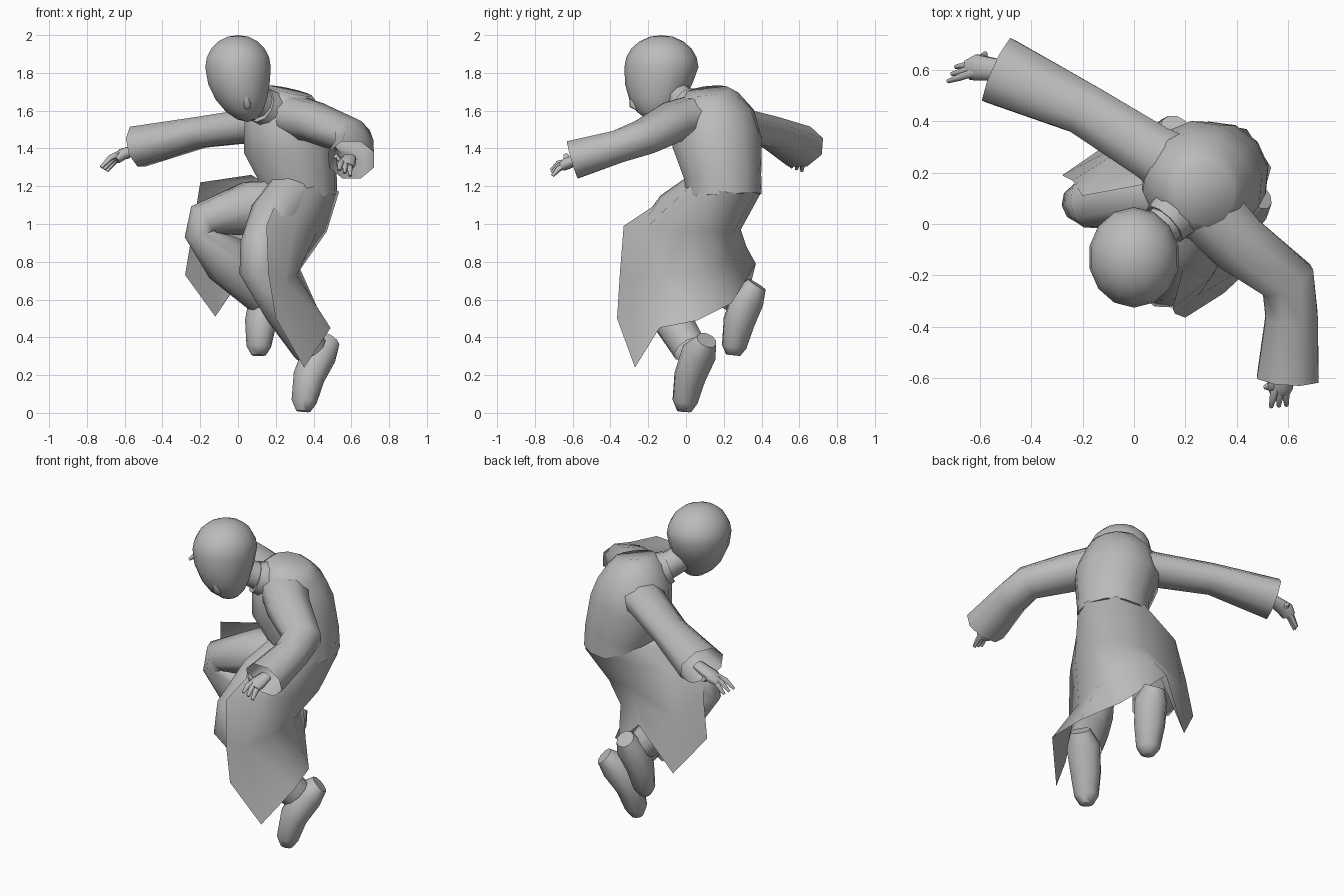
import bpy
import bmesh
import math
from mathutils import Vector

old = bpy.data.objects.get("Cube")
if old:
    bpy.data.objects.remove(old, do_unlink=True)

grey = bpy.data.materials.new("plain grey")
grey.use_nodes = True
colour = (0.5, 0.5, 0.5, 1)
grey.diffuse_color = colour
grey.node_tree.nodes["Principled BSDF"].inputs["Base Color"].default_value = colour


def finish(name, bm, angle=60, closed=True):
    """Turn a bmesh into a smooth-shaded object."""
    if closed:
        bmesh.ops.recalc_face_normals(bm, faces=bm.faces)
    mesh = bpy.data.meshes.new(name)
    bm.to_mesh(mesh)
    bm.free()
    mesh.materials.append(grey)
    obj = bpy.data.objects.new(name, mesh)
    bpy.context.collection.objects.link(obj)
    bpy.ops.object.select_all(action="DESELECT")
    obj.select_set(True)
    bpy.context.view_layer.objects.active = obj
    bpy.ops.object.shade_smooth_by_angle(angle=math.radians(angle))
    return obj


def sweep(name, path, sides=10, ref=(0, 0, 1), flat=1.0, open_end=False):
    """Loft rings along (x, y, z, radius) points; flat scales the ring along ref."""
    bm = bmesh.new()
    points = [Vector(p[:3]) for p in path]
    rings = []
    for i, centre in enumerate(points):
        before = (centre - points[max(i - 1, 0)]).normalized()
        after = (points[min(i + 1, len(points) - 1)] - centre).normalized()
        tangent = (before + after).normalized()
        side = tangent.cross(Vector(ref)).normalized()
        up = side.cross(tangent)
        radius = path[i][3]
        ring = []
        for k in range(sides):
            turn = math.tau * (k + 0.5) / sides
            offset = side * math.cos(turn) + up * math.sin(turn) * flat
            ring.append(bm.verts.new(centre + offset * radius))
        rings.append(ring)
    for low, high in zip(rings, rings[1:]):
        for k in range(sides):
            n = (k + 1) % sides
            bm.faces.new((low[k], low[n], high[n], high[k]))
    bm.faces.new(rings[0])
    if not open_end:
        bm.faces.new(rings[-1])
    return finish(name, bm)


# Head: a rounded skull whose lower half reaches down into a chin
bm = bmesh.new()
bmesh.ops.create_uvsphere(bm, u_segments=14, v_segments=10, radius=1)
for v in bm.verts:
    x, y, z = v.co
    drop = max(0, -z)
    reach = 0.17 if z > 0 else 0.29
    back = 1 - 0.3 * drop if y > 0 else 1
    v.co = (x * 0.178 * (1 - 0.05 * drop) + 0.05 * drop * drop,
            y * 0.196 * back - 0.13 - 0.02 * drop,
            z * reach + 1.83)
finish("head", bm)
sweep("nose", [(0.04, -0.285, 1.68, 0.012), (0.05, -0.28, 1.63, 0.022),
               (0.05, -0.255, 1.61, 0.012)], sides=6, ref=(0, 1, 0))
sweep("neck", [(0.2, 0.08, 1.59, 0.09), (0.12, 0.0, 1.64, 0.08),
               (0.03, -0.09, 1.71, 0.075)])

# Torso, turned towards the lifted knees
facing = (-0.6, -0.8, 0)
sweep("coat_body", [(0.325, 0.2, 1.15, 0.205), (0.32, 0.195, 1.25, 0.21),
                    (0.265, 0.165, 1.43, 0.245), (0.25, 0.15, 1.56, 0.22),
                    (0.265, 0.12, 1.66, 0.165), (0.275, 0.115, 1.705, 0.12)],
      sides=12, ref=facing, flat=0.97)
sweep("collar", [(0.2, 0.08, 1.59, 0.12), (0.12, 0.0, 1.63, 0.095)])

# Sleeves, wide at the open cuffs
sweep("right_sleeve", [(0.2, 0.2, 1.53, 0.14), (0.07, 0.28, 1.52, 0.12),
                       (-0.2, 0.45, 1.485, 0.11), (-0.53, 0.6, 1.41, 0.145)],
      sides=8, flat=0.8, open_end=True)
sweep("left_sleeve", [(0.28, 0.06, 1.57, 0.14), (0.4, -0.07, 1.54, 0.13),
                      (0.6, -0.22, 1.46, 0.115), (0.615, -0.36, 1.41, 0.11),
                      (0.6, -0.6, 1.34, 0.13)],
      sides=8, flat=0.85, open_end=True)


def hand(name, wrist, palm, tip, spread):
    """A flat palm with three fingers and a thumb."""
    wrist, palm, tip, spread = map(Vector, (wrist, palm, tip, spread))
    sweep(name + "_palm", [(*wrist, 0.04), (*palm, 0.055),
                           (*palm.lerp(tip, 0.35), 0.042)], sides=8, flat=0.6)
    for i, shift in enumerate((-1, 0, 1, 2)):
        root = palm + spread * shift * 0.6
        end = (palm if shift == 2 else tip) + spread * shift
        bend = root.lerp(end, 0.55) + Vector((0, 0, 0.015))
        sweep(f"{name}_finger_{i}", [(*root, 0.018), (*bend, 0.016), (*end, 0.009)],
              sides=6)


hand("right_hand", (-0.5, 0.6, 1.41), (-0.61, 0.61, 1.37),
     (-0.71, 0.585, 1.29), (0.015, 0.028, -0.01))
hand("left_hand", (0.59, -0.56, 1.35), (0.57, -0.63, 1.32),
     (0.565, -0.71, 1.27), (-0.03, -0.003, 0.015))

# Trouser legs, full at the knees
sweep("left_leg", [(0.3, 0.14, 1.16, 0.15), (0.2, -0.05, 1.04, 0.14),
                   (0.12, -0.2, 0.88, 0.11), (0.115, -0.22, 0.76, 0.11),
                   (0.25, -0.1, 0.54, 0.11), (0.38, 0.02, 0.34, 0.095)],
      ref=(0.8, -0.6, 0), open_end=True)
sweep("right_leg", [(0.28, 0.18, 1.1, 0.14), (0.06, 0.13, 1.08, 0.15),
                    (-0.18, 0.08, 1.02, 0.1), (-0.205, 0.08, 0.95, 0.08),
                    (-0.05, 0.13, 0.81, 0.14), (0.12, 0.26, 0.61, 0.09)],
      ref=(-0.4, 0.9, 0))

# Shoes with the toes pointing down
sole = (0.7, 0.7, 0)
sweep("left_shoe", [(0.345, -0.01, 0.008, 0.04), (0.35, -0.005, 0.06, 0.072),
                    (0.375, 0.02, 0.19, 0.09), (0.435, 0.07, 0.32, 0.1),
                    (0.49, 0.11, 0.385, 0.06)], ref=sole, flat=0.9)
sweep("right_shoe", [(0.11, 0.25, 0.305, 0.04), (0.11, 0.255, 0.35, 0.07),
                     (0.12, 0.28, 0.48, 0.09), (0.15, 0.33, 0.61, 0.095),
                     (0.16, 0.375, 0.68, 0.06)], ref=sole, flat=0.9)

# Coat skirt: rows from waist to hem, columns from left front edge round the back
waist = [(0.24, 0.0, 1.21), (0.42, 0.02, 1.2), (0.5, 0.1, 1.19), (0.535, 0.22, 1.17),
         (0.44, 0.37, 1.17), (0.26, 0.4, 1.17), (0.12, 0.28, 1.23), (0.07, 0.16, 1.26)]
thigh = [(0.15, -0.33, 0.99), (0.3, -0.21, 0.98), (0.42, -0.02, 0.96), (0.47, 0.13, 0.96),
         (0.36, 0.25, 0.95), (0.18, 0.29, 0.97), (-0.08, 0.27, 1.12), (-0.2, 0.11, 1.22)]
fold = [(0.16, -0.35, 0.74), (0.25, -0.28, 0.7), (0.31, -0.12, 0.73), (0.33, 0.08, 0.76),
        (0.3, 0.22, 0.8), (0.12, 0.32, 0.88), (-0.11, 0.28, 0.85), (-0.24, 0.17, 0.97)]
hem = [(0.2, -0.365, 0.5), (0.35, -0.27, 0.24), (0.49, -0.14, 0.45), (0.45, 0.06, 0.49),
       (0.3, 0.24, 0.58), (0.07, 0.37, 0.79), (-0.12, 0.3, 0.51), (-0.28, 0.19, 0.73)]
bm = bmesh.new()
rows = [[bm.verts.new(p) for p in row] for row in (waist, thigh, fold, hem)]
for upper, lower in zip(rows, rows[1:]):
    for k in range(len(upper) - 1):
        bm.faces.new((upper[k], lower[k], lower[k + 1], upper[k + 1]))
finish("coat_skirt", bm, angle=80, closed=False)
